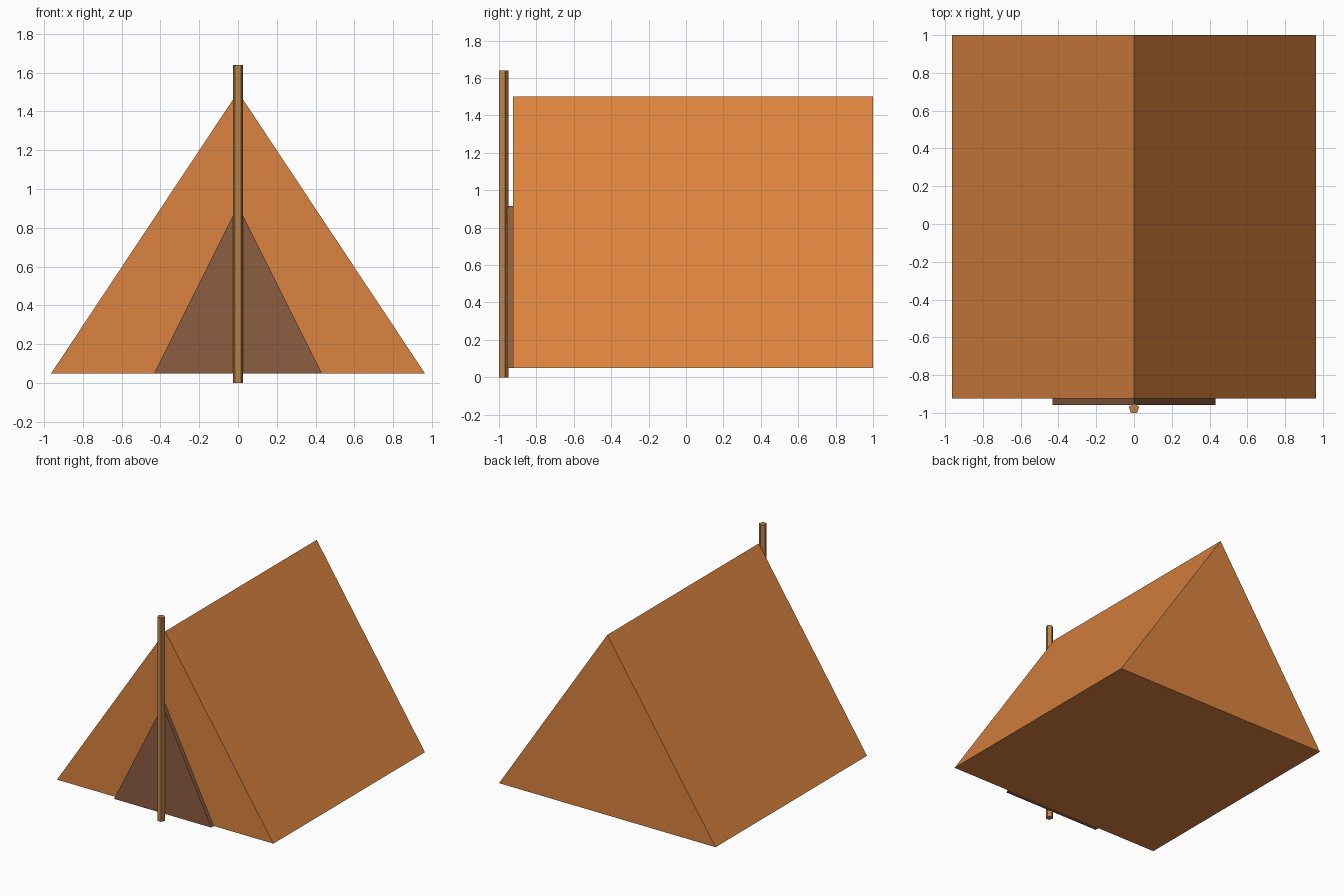
import bpy
import bmesh

cube = bpy.data.objects.get("Cube")
if cube:
    bpy.data.objects.remove(cube, do_unlink=True)


def material(name, rgb):
    mat = bpy.data.materials.new(name)
    mat.use_nodes = True
    mat.diffuse_color = (*rgb, 1)
    mat.node_tree.nodes["Principled BSDF"].inputs["Base Color"].default_value = (*rgb, 1)
    return mat


def triangular_prism(name, half_width, bottom, top, front, back, mat):
    """Upright triangle extruded along y."""
    bm = bmesh.new()
    profile = [(-half_width, bottom), (half_width, bottom), (0, top)]
    face = bm.faces.new([bm.verts.new((x, front, z)) for x, z in profile])
    result = bmesh.ops.extrude_face_region(bm, geom=[face])
    moved = [v for v in result["geom"] if isinstance(v, bmesh.types.BMVert)]
    bmesh.ops.translate(bm, verts=moved, vec=(0, back - front, 0))
    bmesh.ops.recalc_face_normals(bm, faces=bm.faces)
    mesh = bpy.data.meshes.new(name)
    bm.to_mesh(mesh)
    bm.free()
    mesh.materials.append(mat)
    obj = bpy.data.objects.new(name, mesh)
    bpy.context.collection.objects.link(obj)
    return obj


canvas = material("orange_canvas", (0.71, 0.23, 0.05))
dark_cloth = material("dark_brown_cloth", (0.27, 0.11, 0.052))
wood = material("wood", (0.5, 0.23, 0.07))

# Tent body and the door panel on its front
triangular_prism("tent_body", 0.963, 0.05, 1.5, -0.925, 1.0, canvas)
triangular_prism("door_panel", 0.432, 0.05, 0.915, -0.958, -0.925, dark_cloth)

# Five-sided pole in front of the door, flat side forward
height = 1.64
bpy.ops.mesh.primitive_cylinder_add(vertices=5, radius=0.028, depth=height,
                                    location=(0, -0.977, height / 2))
pole = bpy.context.object
pole.name = "front_pole"
pole.data.materials.append(wood)
